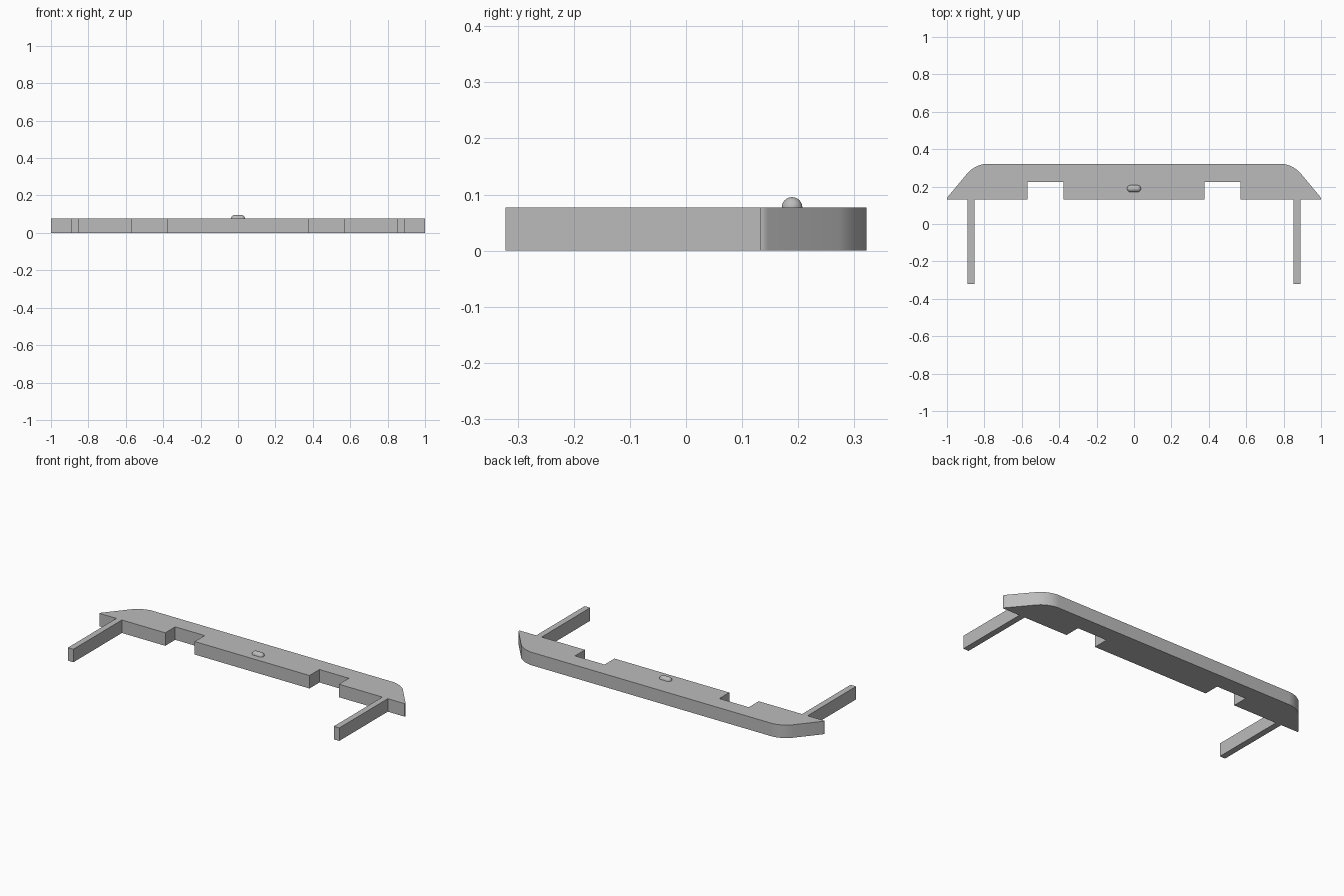
import bpy, bmesh, math
from mathutils import Matrix, Vector
from mathutils.geometry import interpolate_bezier

cube = bpy.data.objects.get("Cube")
if cube:
    bpy.data.objects.remove(cube, do_unlink=True)

HEIGHT = 0.077
FRONT, BACK = 0.132, 0.322

# Single grey material
grey = bpy.data.materials.new("plain grey")
grey.use_nodes = True
colour = (0.5, 0.5, 0.5, 1)
grey.diffuse_color = colour
grey.node_tree.nodes["Principled BSDF"].inputs["Base Color"].default_value = colour


def finish(name, bm, angle=30):
    bmesh.ops.recalc_face_normals(bm, faces=bm.faces)
    mesh = bpy.data.meshes.new(name)
    bm.to_mesh(mesh)
    bm.free()
    mesh.materials.append(grey)
    obj = bpy.data.objects.new(name, mesh)
    bpy.context.collection.objects.link(obj)
    bpy.ops.object.select_all(action="DESELECT")
    obj.select_set(True)
    bpy.context.view_layer.objects.active = obj
    bpy.ops.object.shade_smooth_by_angle(angle=math.radians(angle))
    return obj


def extrude_outline(name, outline):
    """Raise a flat outline from the ground to the common height."""
    bm = bmesh.new()
    face = bm.faces.new([bm.verts.new((x, y, 0)) for x, y in outline])
    top = bmesh.ops.extrude_face_region(bm, geom=[face])["geom"]
    bmesh.ops.translate(bm, vec=(0, 0, HEIGHT),
                        verts=[v for v in top if isinstance(v, bmesh.types.BMVert)])
    return finish(name, bm)


def rounded(start, corner, end, steps):
    """Rounded corner between two tangent points."""
    a, c, b = (Vector(p) for p in (start, corner, end))
    pts = interpolate_bezier(a, a.lerp(c, 0.58), b.lerp(c, 0.58), b, steps)
    return [(p.x, p.y) for p in pts]


# Main bar: notched front, blunt tips and rounded back corners
half = [(0.376, FRONT), (0.376, 0.225), (0.569, 0.225), (0.569, FRONT), (1, FRONT)]
half += rounded((1, 0.134), (1, 0.14), (0.995, 0.146), 4)
half += rounded((0.89, 0.272), (0.848, BACK), (0.783, BACK), 14)
extrude_outline("main_bar", half + [(-x, y) for x, y in reversed(half)])

# Side arms reaching forward
for name, side in (("left_arm", 1), ("right_arm", -1)):
    inner, outer = side * 0.853, side * 0.889
    extrude_outline(name, [(inner, -BACK), (outer, -BACK), (outer, FRONT), (inner, FRONT)])

# Domed button: upper half of a capsule lying along x
bm = bmesh.new()
radius = 0.0185
bmesh.ops.create_uvsphere(bm, u_segments=24, v_segments=15, radius=radius,
                          matrix=Matrix.Rotation(math.pi / 2, 4, "Y"))
for v in bm.verts:
    v.co.x += math.copysign(0.037 - radius, v.co.x)
bmesh.ops.bisect_plane(bm, geom=bm.verts[:] + bm.edges[:] + bm.faces[:], dist=0.0001,
                       plane_co=(0, 0, 0), plane_no=(0, 0, 1), clear_inner=True)
bmesh.ops.translate(bm, vec=(0, 0.189, HEIGHT), verts=bm.verts)
finish("button", bm, 40)
